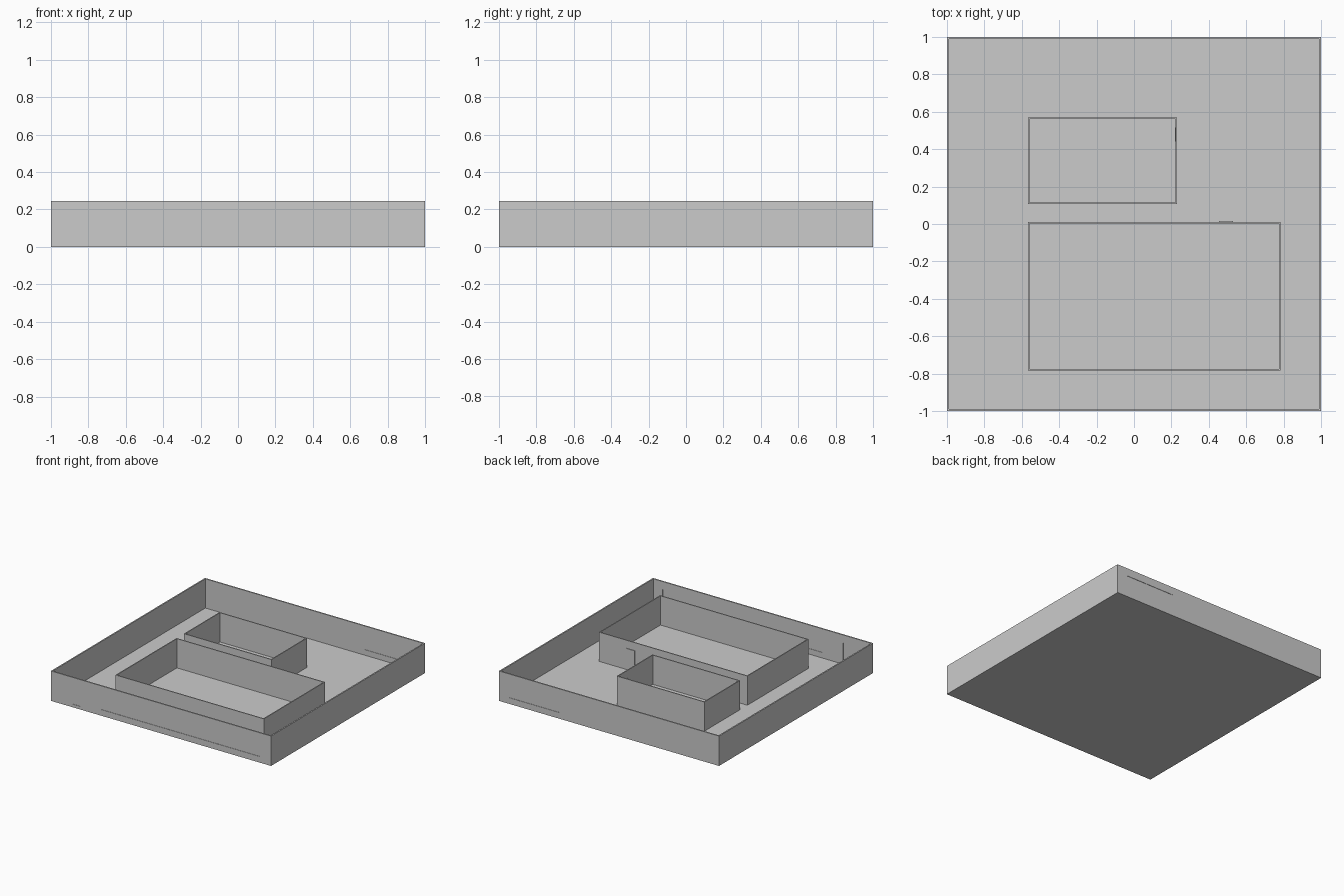
import bpy

if "Cube" in bpy.data.objects:
    bpy.data.objects.remove(bpy.data.objects["Cube"])


def box(name, x0, x1, y0, y1, z0, z1):
    bpy.ops.mesh.primitive_cube_add(size=1, location=((x0 + x1) / 2, (y0 + y1) / 2, (z0 + z1) / 2))
    ob = bpy.context.object
    ob.name = name
    ob.scale = (x1 - x0, y1 - y0, z1 - z0)
    bpy.ops.object.transform_apply(location=True, rotation=True, scale=True)
    return ob


def cut(wall, *bounds):
    cutter = box("opening_cutter", *bounds)
    mod = wall.modifiers.new("opening", 'BOOLEAN')
    mod.object = cutter
    mod.solver = 'EXACT'
    bpy.context.view_layer.objects.active = wall
    bpy.ops.object.modifier_apply(modifier=mod.name)
    bpy.data.objects.remove(cutter, do_unlink=True)


def room(name, x0, x1, y0, y1, t):
    # Open-topped ring of walls cut from one block
    ob = box(name, x0, x1, y0, y1, FLOOR, TOP)
    cut(ob, x0 + t, x1 - t, y0 + t, y1 - t, -0.1, 1)
    return ob


TOP, FLOOR, T = 0.245, 0.005, 0.011

# Floor slab and walls
box("floor", -1, 1, -1, 1, 0, FLOOR)
outer = room("outer_walls", -1, 1, -1, 1, T)
large = room("large_room_walls", -0.566, 0.782, -0.782, 0.012, 0.008)
small = room("small_room_walls", -0.566, 0.23, 0.106, 0.57, 0.008)

# Openings in the outer walls, filled with thinner inset panels
for name, x0, x1, z0, z1, side in (
    ("front_door", -0.805, -0.735, 0.025, 0.18, -1),
    ("front_window", -0.545, 0.905, 0.05, 0.18, -1),
    ("back_window", 0.455, 0.905, 0.05, 0.18, 1),
):
    ya, yb = sorted((side * 0.95, side * 1.05))
    cut(outer, x0, x1, ya, yb, z0, z1)
    ya, yb = sorted((side * (1 - T + 0.003), side * 0.997))
    box(name, x0, x1, ya, yb, z0, z1)

# Room doors set slightly proud of their walls
box("large_room_door", 0.455, 0.53, 0.006, 0.017, 0.02, 0.18)
box("small_room_door", 0.219, 0.228, 0.44, 0.515, 0.02, 0.18)
